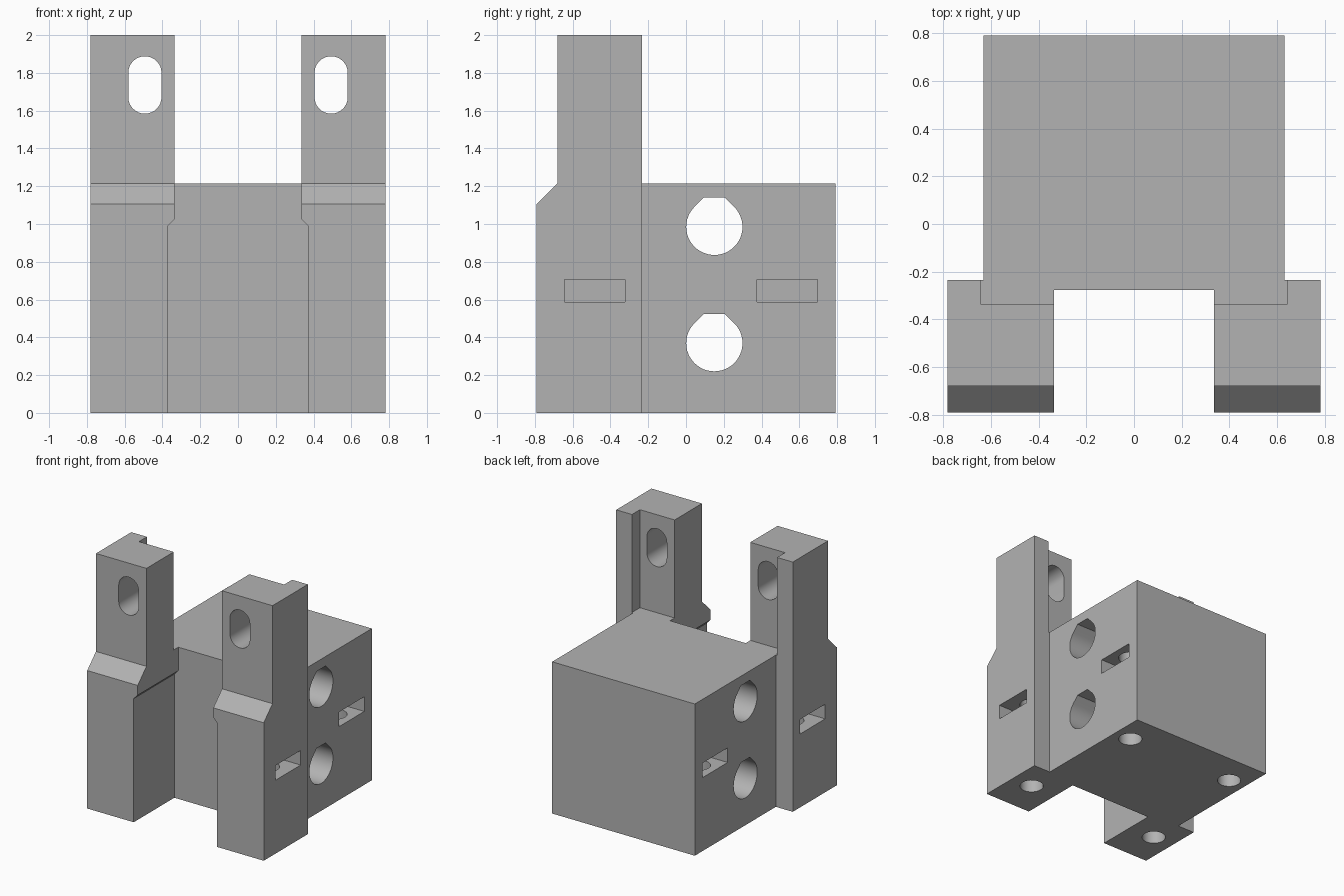
import bpy
import bmesh
from math import pi, sin, cos, radians
from mathutils import Vector

if "Cube" in bpy.data.objects:
    bpy.data.objects.remove(bpy.data.objects["Cube"])

grey = bpy.data.materials.new("plain grey")
grey.use_nodes = True
colour = (0.45, 0.45, 0.45, 1)
grey.diffuse_color = colour
grey.node_tree.nodes["Principled BSDF"].inputs["Base Color"].default_value = colour


def prism(name, profile, axis, start, end):
    """Extrude a 2D profile along an axis; the profile holds the other two coordinates in order."""
    bm = bmesh.new()
    verts = []
    for point in profile:
        co = list(point)
        co.insert("xyz".index(axis), start)
        verts.append(bm.verts.new(co))
    face = bm.faces.new(verts)
    shift = Vector([end - start if a == axis else 0 for a in "xyz"])
    new = bmesh.ops.extrude_face_region(bm, geom=[face])["geom"]
    bmesh.ops.translate(bm, vec=shift, verts=[v for v in new if isinstance(v, bmesh.types.BMVert)])
    bmesh.ops.recalc_face_normals(bm, faces=bm.faces)
    mesh = bpy.data.meshes.new(name)
    bm.to_mesh(mesh)
    bm.free()
    mesh.materials.append(grey)
    obj = bpy.data.objects.new(name, mesh)
    bpy.context.collection.objects.link(obj)
    return obj


def box(name, x, y, z):
    return prism(name, [(x[0], y[0]), (x[1], y[0]), (x[1], y[1]), (x[0], y[1])], "z", *z)


def arc(cx, cy, r, a, b, steps):
    angles = [radians(a + (b - a) * i / steps) for i in range(steps + 1)]
    return [(cx + r * cos(t), cy + r * sin(t)) for t in angles]


def combine(target, other, operation):
    """Apply a boolean and remove the helper."""
    other.hide_render = True
    mod = target.modifiers.new(operation, "BOOLEAN")
    mod.operation, mod.object, mod.solver = operation, other, "EXACT"
    bpy.context.view_layer.objects.active = target
    bpy.ops.object.modifier_apply(modifier=mod.name)
    bpy.data.objects.remove(other)


TOP = 1.215
INNER, OUTER, SIDE = 0.335, 0.782, 0.632
FRONT, BACK, POST_BACK = -0.791, 0.791, -0.234

# Main block
body = box("bracket_body", (-SIDE, SIDE), (-0.277, BACK), (0, TOP))

for s in (-1, 1):
    # Upright post with a sloped front shoulder
    post = prism("post", [(FRONT, 0), (POST_BACK, 0), (POST_BACK, 2), (-0.68, 2),
                          (-0.68, TOP), (FRONT, 1.105)], "x", s * INNER, s * OUTER)
    # Lower inner relief with a small bevel on top
    relief = prism("relief_cutter", [(s * 0.2, -0.1), (s * 0.37, -0.1), (s * 0.37, 0.99),
                                     (s * INNER, 1.027), (s * 0.2, 1.027)], "y", -1, 0)
    combine(post, relief, "DIFFERENCE")
    # Rear notch above the block
    notch = box("notch_cutter", (s * 0.2, s * 0.643), (-0.335, 0), (TOP, 2.2))
    combine(post, notch, "DIFFERENCE")
    # Rounded mounting slot
    slot = arc(s * 0.493, 1.8, 0.088, 0, 180, 16) + arc(s * 0.493, 1.672, 0.088, 180, 360, 16)
    combine(post, prism("slot_cutter", slot, "y", -1, 0), "DIFFERENCE")
    combine(body, post, "UNION")

# Rod holes with flattened teardrop tops
for z in (0.369, 0.985):
    r, flat = 0.149, 0.154
    half = r * 2 ** 0.5 - flat
    hole = arc(0.15, z, r, 135, 405, 36) + [(0.15 + half, z + flat), (0.15 - half, z + flat)]
    combine(body, prism("rod_cutter", hole, "x", -1, 1), "DIFFERENCE")

# Screw holes from below and nut slots from the sides
for s in (-1, 1):
    for x, y, deep in ((0.6, -0.484, 0.44), (0.485, 0.535, 0.325)):
        screw = arc(s * x, y, 0.088, 0, 348.75, 31)
        combine(body, prism("screw_cutter", screw, "z", -0.1, 0.86), "DIFFERENCE")
        nut = box("nut_cutter", (s * deep, s * 0.9), (y - 0.16, y + 0.16), (0.588, 0.705))
        combine(body, nut, "DIFFERENCE")

# Smooth hole walls, crisp edges
bpy.ops.object.select_all(action="DESELECT")
body.select_set(True)
bpy.context.view_layer.objects.active = body
bpy.ops.object.shade_smooth_by_angle(angle=radians(25))
